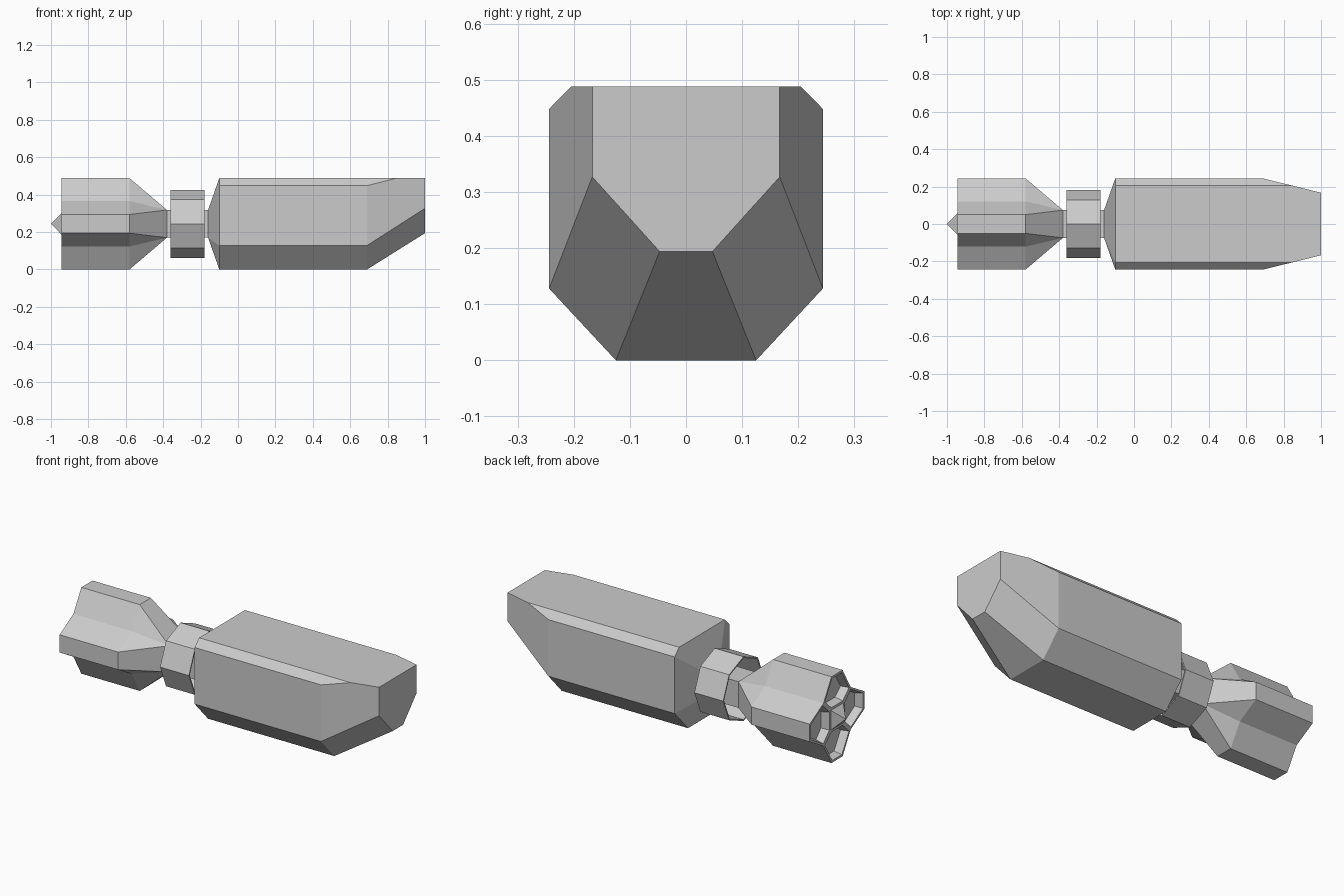
import bpy, bmesh, math
from mathutils import Vector

cube = bpy.data.objects.get("Cube")
if cube:
    bpy.data.objects.remove(cube, do_unlink=True)

MID = 0.244      # height of the long axis
NECK = 0.074     # half width of the square neck

grey = bpy.data.materials.new("hull_grey")
grey.use_nodes = True
grey.diffuse_color = (0.6, 0.6, 0.6, 1)
grey.node_tree.nodes["Principled BSDF"].inputs["Base Color"].default_value = (0.6, 0.6, 0.6, 1)


def finish(name, bm):
    """Turn a bmesh into a flat shaded object with the hull material."""
    bmesh.ops.recalc_face_normals(bm, faces=bm.faces)
    mesh = bpy.data.meshes.new(name)
    bm.to_mesh(mesh)
    bm.free()
    mesh.materials.append(grey)
    obj = bpy.data.objects.new(name, mesh)
    bpy.context.collection.objects.link(obj)
    return obj


def hull(name, half_points):
    """Convex solid from points mirrored across y = 0."""
    bm = bmesh.new()
    for x, y, z in half_points:
        for s in (1, -1):
            bm.verts.new((x, s * y, z))
    bmesh.ops.convex_hull(bm, input=bm.verts)
    bmesh.ops.dissolve_limit(bm, angle_limit=math.radians(2.5),
                             verts=bm.verts, edges=bm.edges)
    return finish(name, bm)


def ring(bm, x, section):
    return [bm.verts.new((x, y, MID + z)) for y, z in section]


def bridge(bm, a, b):
    n = len(a)
    for i in range(n):
        bm.faces.new((a[i], a[(i + 1) % n], b[(i + 1) % n], b[i]))


# Main body: chamfered box, narrowed rear, raked nose
section = [(0.125, 0), (0.244, 0.128), (0.244, 0.448), (0.205, 0.488)]
body = [(x, y, z) for x in (-0.10, 0.69) for y, z in section]
body += [(-0.16, NECK, MID - NECK), (-0.16, NECK, MID + NECK)]
body += [(0.847, 0.205, 0.488), (1, 0.047, 0.194), (1, 0.167, 0.327), (1, 0.167, 0.488)]
hull("main_body", body)

# Square neck between body and engine
hull("neck", [(x, NECK, MID + s * NECK) for x in (-0.38, -0.16) for s in (-1, 1)])

# Open eight sided collar around the neck
bm = bmesh.new()
octagon = [(math.cos(i * math.pi / 4), math.sin(i * math.pi / 4)) for i in range(8)]
loops = [ring(bm, x, [(r * c, r * s) for c, s in octagon])
         for x, r in ((-0.36, 0.182), (-0.18, 0.182), (-0.18, 0.174), (-0.36, 0.174))]
for i in range(4):
    bridge(bm, loops[i], loops[(i + 1) % 4])
finish("collar", bm)

# Engine block: four lobes that merge into the neck
TIP, OUT, VALLEY, CORE = 0.05, 0.244, 0.121, 0.056


def quarter_turns(points):
    """Repeat section points four times around the axis."""
    result = []
    for _ in range(4):
        result += points
        points = [(-z, y) for y, z in points]
    return result


lobes = quarter_turns([(OUT, TIP), (VALLEY, VALLEY), (TIP, OUT)])
square = quarter_turns([(NECK, NECK)] * 3)
bm = bmesh.new()
front, shoulder, back = (ring(bm, x, s) for x, s in
                         ((-0.38, square), (-0.58, lobes), (-0.945, lobes)))
bridge(bm, front, shoulder)
bridge(bm, shoulder, back)

# Rear nozzles: one hexagon per lobe, around a pointed core
core = ring(bm, -0.945, quarter_turns([(CORE, CORE)]))
nozzles = []
for i in range(4):
    k = 3 * i
    nozzles.append(bm.faces.new((back[k - 2], back[k - 1], back[k], back[k + 1],
                                 core[i], core[i - 1])))
apex = bm.verts.new((-1, 0, MID))
for i in range(4):
    bm.faces.new((core[i - 1], core[i], apex))
bmesh.ops.remove_doubles(bm, verts=bm.verts, dist=0.0005)
bmesh.ops.recalc_face_normals(bm, faces=bm.faces)

# Recess each nozzle with a thin rim and sloped walls
bmesh.ops.inset_individual(bm, faces=nozzles, thickness=0.014)
bmesh.ops.inset_individual(bm, faces=nozzles, thickness=0.012, depth=-0.045)
finish("engine_block", bm)
